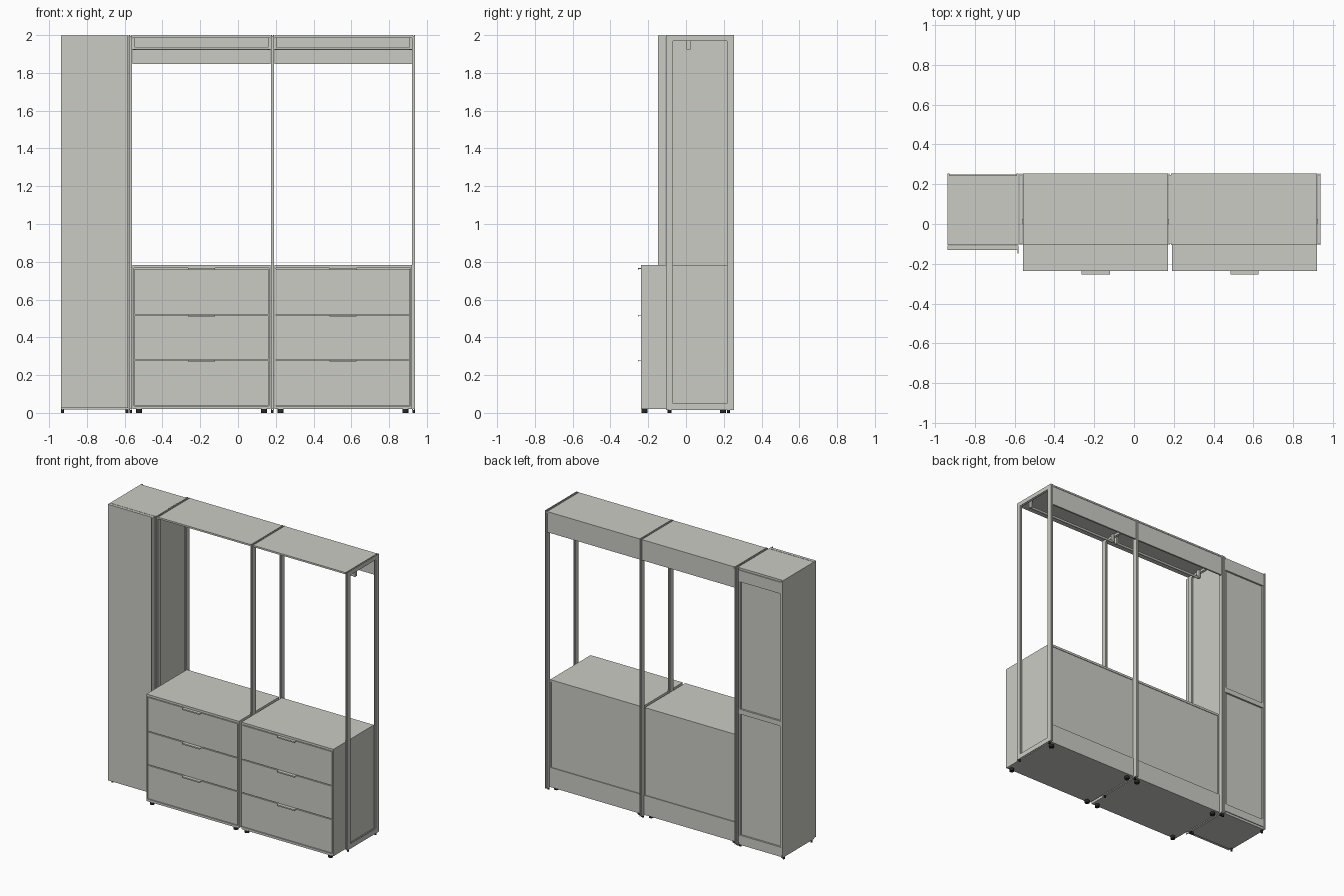
import bpy, bmesh, math
from mathutils import Matrix

if "Cube" in bpy.data.objects:
    bpy.data.objects.remove(bpy.data.objects["Cube"])


def material(name, rgb):
    m = bpy.data.materials.new(name)
    m.diffuse_color = (*rgb, 1)
    m.use_nodes = True
    m.node_tree.nodes["Principled BSDF"].inputs["Base Color"].default_value = m.diffuse_color
    return m


GREY = material("warm light grey", (0.60, 0.60, 0.56))
BLACK = material("foot black", (0.02, 0.02, 0.02))


def finish(name, bm, mat):
    mesh = bpy.data.meshes.new(name)
    bm.to_mesh(mesh)
    bm.free()
    mesh.materials.append(mat)
    ob = bpy.data.objects.new(name, mesh)
    bpy.context.collection.objects.link(ob)
    return ob


def boxes(name, items, mat=GREY):
    """One object from boxes given as (x0, x1, y0, y1, z0, z1)."""
    bm = bmesh.new()
    for x0, x1, y0, y1, z0, z1 in items:
        m = Matrix.Translation(((x0 + x1) / 2, (y0 + y1) / 2, (z0 + z1) / 2))
        m = m @ Matrix.Diagonal((x1 - x0, y1 - y0, z1 - z0, 1))
        bmesh.ops.create_cube(bm, size=1, matrix=m)
    return finish(name, bm, mat)


def feet(name, spots, r, h):
    bm = bmesh.new()
    for x, y in spots:
        bmesh.ops.create_cone(bm, cap_ends=True, segments=16, radius1=r, radius2=r,
                              depth=h, matrix=Matrix.Translation((x, y, h / 2)))
    return finish(name, bm, BLACK)


def ring(x0, x1, inset):
    """Four bars of an upright rectangular frame, pulled in from its outline."""
    a, b, lo, hi = -0.105 + inset, 0.253 - inset, 0.015 + inset, 2.0 - inset
    c, d, zl, zh = -0.07 - inset, 0.218 + inset, 0.05 - inset, 1.97 + inset
    return [(x0, x1, a, c, lo, hi), (x0, x1, d, b, lo, hi),
            (x0, x1, c, d, lo, zl), (x0, x1, c, d, zh, hi)]


# Upright grooved frames
for label, x0, x1 in (("left", -0.576, -0.560), ("middle", 0.174, 0.190),
                      ("right", 0.922, 0.938)):
    t = 0.005
    boxes(label + "_upright_frame",
          ring(x0, x0 + t, 0) + ring(x1 - t, x1, 0) + ring(x0 + t, x1 - t, 0.006))
    xm = (x0 + x1) / 2
    feet(label + "_frame_feet", [(xm, -0.085), (xm, 0.225)], 0.007, 0.016)

# Two open bays, each with a drawer chest, top shelf and hanging rail
for label, x0, x1 in (("left", -0.558, 0.172), ("right", 0.192, 0.920)):
    t, yf, yb = 0.008, -0.237, 0.22
    xm = (x0 + x1) / 2
    # Chest carcass
    boxes(label + "_chest_carcass", [
        (x0, x0 + t, yf, yb, 0.02, 0.768), (x1 - t, x1, yf, yb, 0.02, 0.768),
        (x0, x1, yf, yb, 0.768, 0.784), (x0 + t, x1 - t, yf, yb, 0.02, 0.036),
        (x0 + t, x1 - t, yb - 0.014, yb - 0.004, 0.036, 0.768)])
    boxes(label + "_chest_back_plinth",
          [(x0, x1, yb, yb + 0.006, 0.02, 0.16)])
    # Drawer fronts and pulls
    for i, (lo, hi) in enumerate(((0.040, 0.277), (0.283, 0.516), (0.522, 0.763))):
        boxes(f"{label}_drawer_front_{i + 1}",
              [(x0 + t + 0.002, x1 - t - 0.002, yf + 0.001, yf + 0.018, lo, hi)])
        boxes(f"{label}_drawer_pull_{i + 1}", [
            (xm - 0.071, xm + 0.071, -0.255, -0.225, hi, hi + 0.003),
            (xm - 0.071, xm + 0.071, -0.255, -0.252, hi - 0.006, hi)])
    feet(label + "_chest_feet", [(x, y) for x in (x0 + 0.034, x1 - 0.034)
                                 for y in (-0.22, 0.195)], 0.016, 0.02)
    # Top shelf and rear fascia
    boxes(label + "_top_shelf", [(x0, x1, -0.105, 0.253, 1.985, 1.997)])
    boxes(label + "_rear_fascia", [(x0, x1, 0.238, 0.25, 1.848, 1.985)])
    # Hanging rail and its end brackets
    boxes(label + "_rail_brackets", [(x0 - 0.002, x0 + 0.012, 0.002, 0.025, 1.925, 1.985),
                                     (x1 - 0.012, x1 + 0.002, 0.002, 0.025, 1.925, 1.985)])
    bm = bmesh.new()
    m = (Matrix.Translation((xm, 0.0135, 1.930)) @ Matrix.Diagonal((1, 1.1, 0.9, 1))
         @ Matrix.Rotation(math.pi / 2, 4, 'Y'))
    bmesh.ops.create_cone(bm, cap_ends=True, segments=20, radius1=0.009, radius2=0.009,
                          depth=x1 - x0, matrix=m)
    rail = finish(label + "_hanging_rail", bm, GREY)
    bpy.context.view_layer.objects.active = rail
    rail.select_set(True)
    bpy.ops.object.shade_smooth_by_angle()
    rail.select_set(False)

# Tall cabinet
cx0, cx1, t = -0.938, -0.580, 0.010
boxes("cabinet_carcass", [
    (cx0, cx0 + t, -0.105, 0.253, 0.018, 1.997), (cx1 - t, cx1, -0.105, 0.253, 0.018, 1.997),
    (cx0 + t, cx1 - t, -0.105, 0.243, 1.982, 1.997),
    (cx0 + t, cx1 - t, -0.105, 0.243, 0.018, 0.034)])
boxes("cabinet_back_panel", [(cx0 + t, cx1 - t, 0.228, 0.236, 0.034, 1.982)])
boxes("cabinet_back_rails", [(cx0 + t, cx1 - t, 0.236, 0.249, lo, hi) for lo, hi in
                             ((0.034, 0.09), (0.955, 0.99), (1.90, 1.982))]
      + [(cx1 - t - 0.012, cx1 - t, 0.236, 0.246, 0.034, 1.982),
         (cx0 + t, cx0 + t + 0.012, 0.236, 0.246, 0.034, 1.982)])
boxes("cabinet_door", [(cx0, cx1 - 0.005, -0.130, -0.108, 0.025, 1.997)])
boxes("cabinet_door_pull", [(cx1 - 0.005, cx1 - 0.001, -0.148, -0.108, 0.025, 1.997)])
feet("cabinet_feet", [(x, y) for x in (cx0 + 0.009, cx1 - 0.008)
                      for y in (-0.09, 0.225)], 0.008, 0.02)
